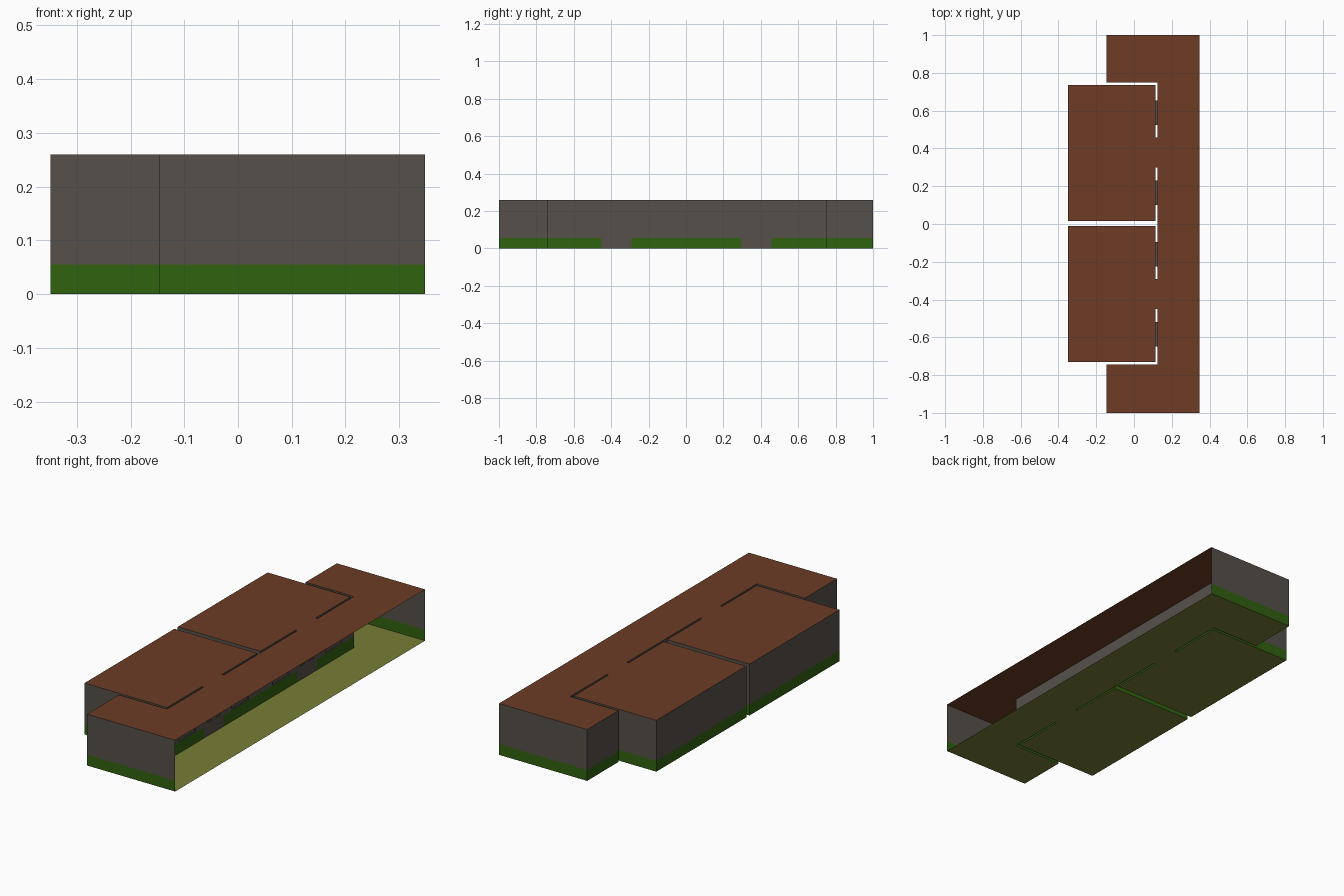
import bpy, bmesh

if "Cube" in bpy.data.objects:
    bpy.data.objects.remove(bpy.data.objects["Cube"])

H, DADO = 0.26, 0.055          # wall height, green skirting band height
XR, XL, XE = 0.348, -0.349, -0.146
XC, XI = 0.124, 0.114          # corridor-side and room-side partition faces
MID = 0.003                    # centre line between the two rooms
NEAR, FAR, NOTCH = 0.013, 0.733, 0.747
DOOR = (0.295, 0.454)
WINDOWS = [(0.098, 0.228, 0.059, 0.188), (0.521, 0.651, 0.059, 0.188)]
PANES = [(0.321, 0.353, 0.067, 0.177), (0.392, 0.424, 0.067, 0.177)]


def material(name, rgb):
    m = bpy.data.materials.new(name)
    m.diffuse_color = (*rgb, 1)
    m.use_nodes = True
    m.node_tree.nodes["Principled BSDF"].inputs["Base Color"].default_value = m.diffuse_color
    return m


grey = material("wall grey", (0.092, 0.081, 0.069))
green = material("skirting green", (0.030, 0.122, 0.005))
brown = material("ceiling brown", (0.155, 0.046, 0.018))
olive = material("floor olive", (0.185, 0.205, 0.036))


def span(s, a, b):
    """Mirror a y range to the room on side s."""
    return tuple(sorted((MID + s * a, MID + s * b)))


doors = [span(s, *DOOR) for s in (-1, 1)]


def holes_for(s):
    return [span(s, o[0], o[1]) + o[2:] for o in WINDOWS + PANES]


def finish(name, bm, mats):
    bmesh.ops.remove_doubles(bm, verts=bm.verts, dist=1e-5)
    me = bpy.data.meshes.new(name)
    bm.to_mesh(me)
    bm.free()
    for m in mats:
        me.materials.append(m)
    ob = bpy.data.objects.new(name, me)
    bpy.context.collection.objects.link(ob)
    return ob


def quad(bm, pts, mat=0):
    f = bm.faces.new([bm.verts.new(p) for p in pts])
    f.material_index = mat


def walls(name, path, part_x=None, holes=()):
    """Wall sheets along a plan path; the partition at part_x gets openings."""
    bm = bmesh.new()
    for (x0, y0), (x1, y1) in zip(path, path[1:]):
        part = part_x is not None and x0 == x1 == part_x
        hs = holes if part else []
        ys, zs = {y0, y1}, {0, DADO, H}
        for h in hs:
            ys |= set(h[:2])
            zs |= set(h[2:])
        if part:
            lo, hi = min(y0, y1), max(y0, y1)
            ys |= {v for d in doors for v in d if lo < v < hi}
        if x0 != x1:
            cuts = [(x0, y0), (x1, y1)]
        else:
            cuts = [(x0, y) for y in sorted(ys, reverse=y1 < y0)]
        zs = sorted(zs)
        for a, b in zip(cuts, cuts[1:]):
            for c, d in zip(zs, zs[1:]):
                my, mz = (a[1] + b[1]) / 2, (c + d) / 2
                if any(h[0] < my < h[1] and h[2] < mz < h[3] for h in hs):
                    continue
                at_door = part and any(q[0] < my < q[1] for q in doors)
                quad(bm, [(*a, c), (*b, c), (*b, d), (*a, d)],
                     int(mz < DADO and not at_door))
    return finish(name, bm, (grey, green))


def slabs(name, rects, z, mat):
    bm = bmesh.new()
    for x0, x1, y0, y1 in rects:
        quad(bm, [(x0, y0, z), (x1, y0, z), (x1, y1, z), (x0, y1, z)])
    return finish(name, bm, (mat,))


# corridor walls, open on the right side
n0, n1 = MID - NOTCH, MID + NOTCH
walls("corridor_walls",
      [(XR, -1), (XE, -1), (XE, n0), (XC, n0), (XC, n1), (XE, n1), (XE, 1), (XR, 1)],
      XC, holes_for(-1) + holes_for(1))
plan = [(XC, XR, -1, 1), (XE, XC, -1, n0), (XE, XC, n1, 1)]

for s, side in ((-1, "front"), (1, "back")):
    # room walls
    a, b = span(s, NEAR, FAR)
    walls(side + "_room_walls",
          [(XI, a), (XI, b), (XL, b), (XL, a), (XI, a)], XI, holes_for(s))
    d0, d1 = span(s, *DOOR)
    plan += [(XL, XI, a, b), (XI, XC, d0, d1)]
    # door jambs closing the partition cavity
    for y in (d0, d1):
        walls(side + "_door_jamb", [(XI, y), (XC, y)])
    # window and door-pane reveals with a recessed pane
    bm = bmesh.new()
    xm = (XI + XC) / 2
    for y0, y1, z0, z1 in holes_for(s):
        ring = [(y0, z0), (y1, z0), (y1, z1), (y0, z1)]
        for p, q in zip(ring, ring[1:] + ring[:1]):
            quad(bm, [(XI, *p), (XC, *p), (XC, *q), (XI, *q)])
        quad(bm, [(xm, *p) for p in ring])
    finish(side + "_room_windows", bm, (grey,))

# floor and ceiling share the same plan
slabs("floor", plan, 0, olive)
slabs("ceiling", plan, H, brown)
